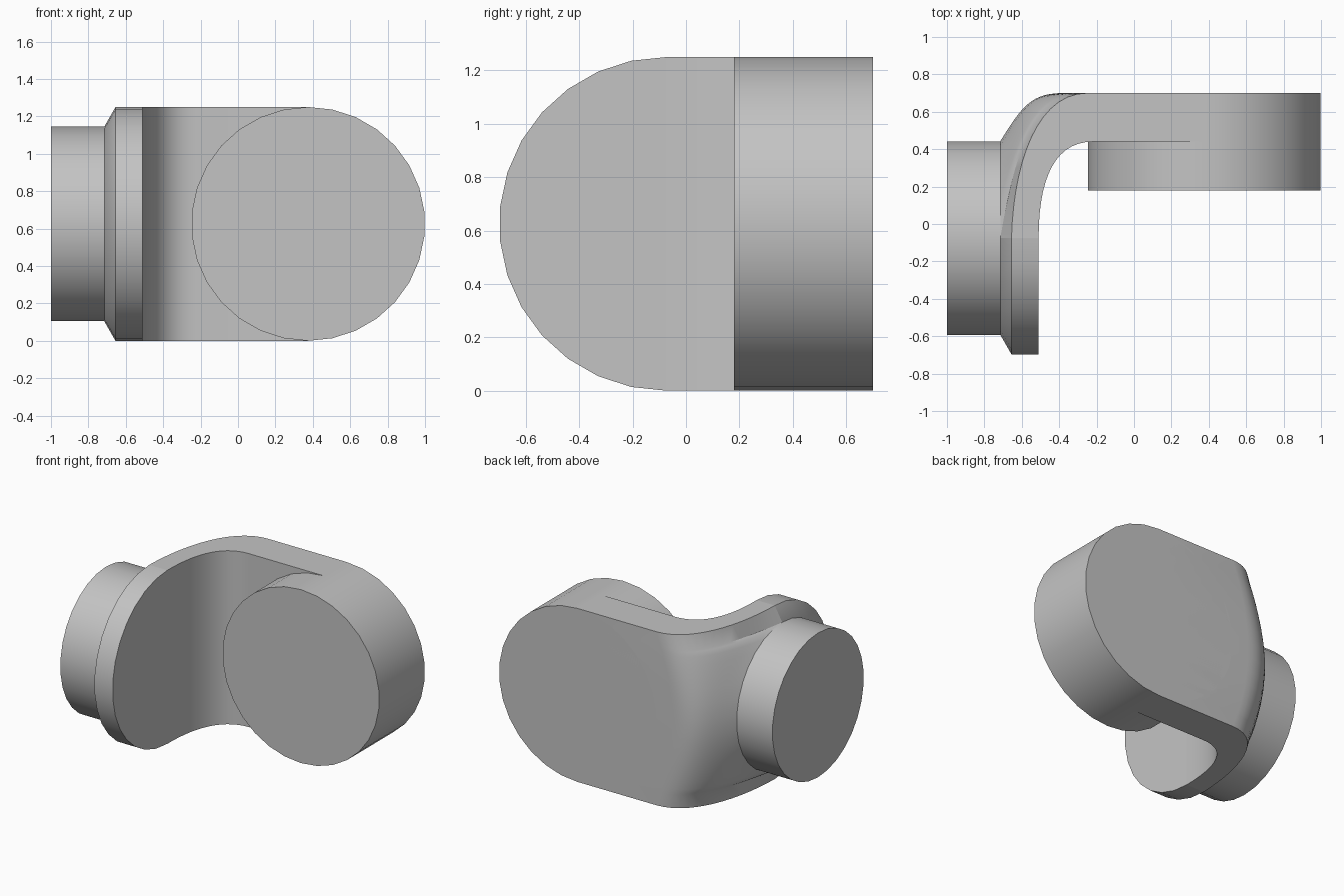
import bpy, bmesh
from math import sin, cos, radians
from mathutils import Vector

cube = bpy.data.objects.get("Cube")
if cube:
    bpy.data.objects.remove(cube, do_unlink=True)

grey = bpy.data.materials.new("plain grey")
grey.use_nodes = True
colour = (0.55, 0.55, 0.55, 1)
grey.diffuse_color = colour
grey.node_tree.nodes["Principled BSDF"].inputs["Base Color"].default_value = colour

R = 0.625        # radius of both rounded ends, also the mid height
NECK = 0.52      # radius of the neck
HUB_Y = -0.075   # axis of the side hub
DISC_X = 0.375   # axis of the front disc
STEP = 12        # degrees per facet


def loft(name, rings):
    """Skin a list of equal closed rings and cap both ends."""
    bm = bmesh.new()
    rows = [[bm.verts.new(p) for p in ring] for ring in rings]
    n = len(rows[0])
    for a, b in zip(rows, rows[1:]):
        for i in range(n):
            j = (i + 1) % n
            bm.faces.new((a[i], a[j], b[j], b[i]))
    bm.faces.new(rows[0])
    bm.faces.new(rows[-1])
    bmesh.ops.recalc_face_normals(bm, faces=bm.faces)
    mesh = bpy.data.meshes.new(name)
    bm.to_mesh(mesh)
    bm.free()
    mesh.materials.append(grey)
    mesh.shade_smooth()
    mesh.set_sharp_from_angle(angle=radians(30))
    obj = bpy.data.objects.new(name, mesh)
    bpy.context.collection.objects.link(obj)
    return obj


def arc_x(x, r, start, end):
    """Arc around the hub axis, in a plane of constant x."""
    return [(x, HUB_Y + r * cos(radians(a)), R + r * sin(radians(a)))
            for a in range(start, end, STEP)]


def bezier(p, n=14):
    pts = []
    for i in range(n + 1):
        t = i / n
        s = 1 - t
        pts.append(p[0] * s**3 + p[1] * 3 * s * s * t + p[2] * 3 * s * t * t + p[3] * t**3)
    return pts


def points(*pairs):
    return [Vector(p) for p in pairs]


# Round disc at the front
loft("front_disc", [[(DISC_X + R * cos(radians(a)), y, R + R * sin(radians(a)))
                     for a in range(90, 450, STEP)] for y in (0.18, 0.70)])

# Neck and the half-round hub with its sloped shoulder
loft("neck", [arc_x(x, NECK, 90, 450) for x in (-1, -0.715)])
loft("hub", [arc_x(x, r, 90, 271) for x, r in ((-0.51, R), (-0.655, R), (-0.715, NECK))])

# Curved arm: outer wall bulges at mid height, inner wall is straight up
inner = bezier(points((-0.51, HUB_Y), (-0.51, 0.25), (-0.42, 0.44), (-0.22, 0.44)))
inner.append(Vector((DISC_X, 0.44)))
rim = points((-0.655, HUB_Y), (-0.645, 0.32), (-0.52, 0.70), (-0.25, 0.70))
middle = points((-0.715, 0.445), (-0.60, 0.63), (-0.55, 0.70), (-0.38, 0.70))


def arm_ring(z, start):
    w = ((z - R) / R) ** 2
    ctrl = [m.lerp(e, w) for m, e in zip(middle, rim)]
    ctrl[0] = Vector(start)
    outline = bezier(ctrl) + [Vector((DISC_X, 0.70))] + inner[::-1]
    return [(p.x, p.y, z) for p in outline]


rings = [arm_ring(0, rim[0])]
for a in range(-90, 91, STEP):
    rings.append(arm_ring(R + NECK * sin(radians(a)),
                          (-0.715, HUB_Y + NECK * cos(radians(a)))))
rings.append(arm_ring(2 * R, rim[0]))
loft("curved_arm", rings)
